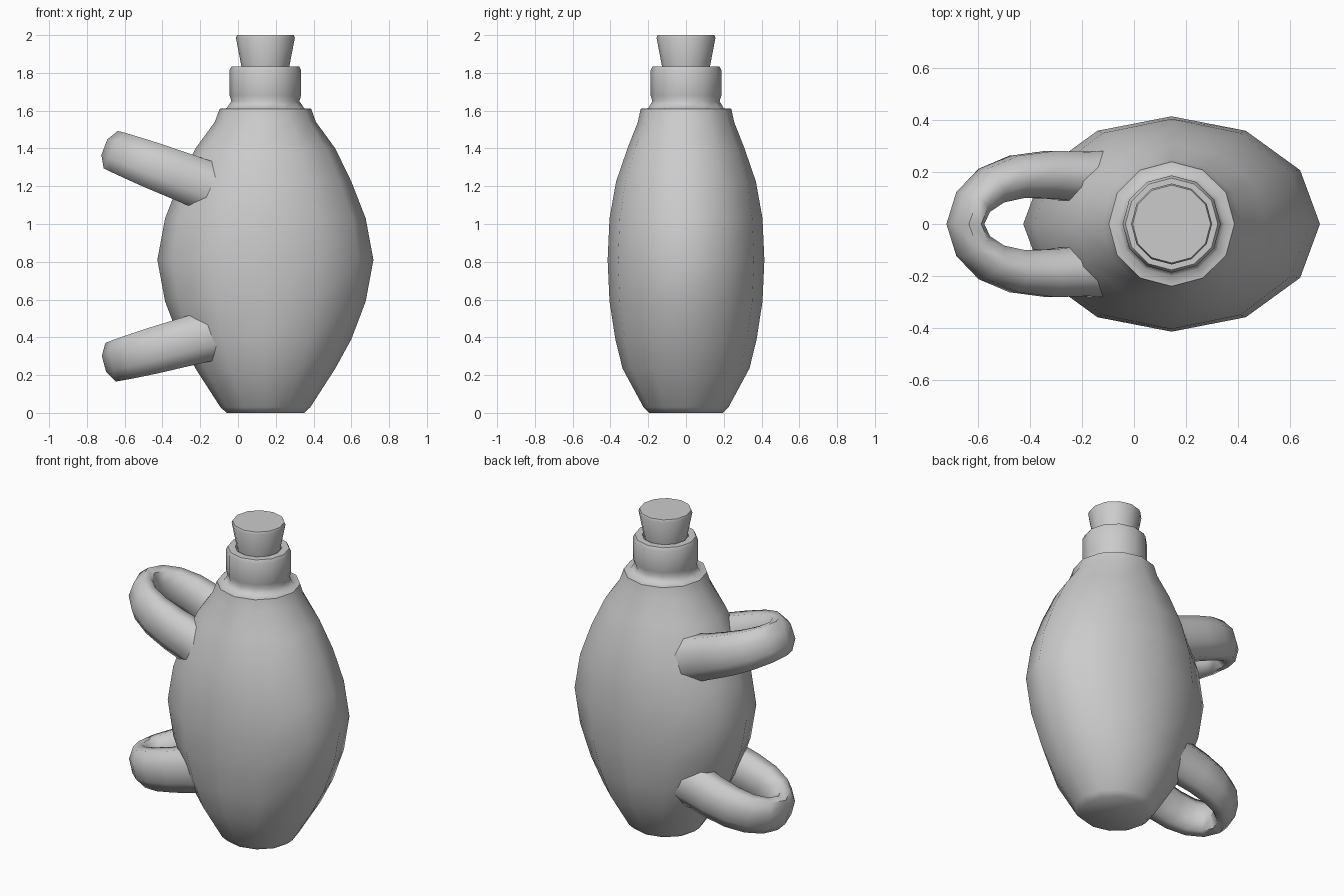
import bpy, bmesh, math
from mathutils import Vector

if "Cube" in bpy.data.objects:
    bpy.data.objects.remove(bpy.data.objects["Cube"])

CX = 0.145  # x position of the bottle axis


def skin(name, rings, angle):
    """Join equal-sized closed rings into a capped, smooth-shaded tube."""
    bm = bmesh.new()
    loops = [[bm.verts.new(p) for p in r] for r in rings]
    n = len(loops[0])
    for a, b in zip(loops, loops[1:]):
        for i in range(n):
            j = (i + 1) % n
            bm.faces.new((a[i], a[j], b[j], b[i]))
    bm.faces.new(loops[0])
    bm.faces.new(loops[-1])
    bmesh.ops.recalc_face_normals(bm, faces=bm.faces)
    me = bpy.data.meshes.new(name)
    bm.to_mesh(me)
    bm.free()
    ob = bpy.data.objects.new(name, me)
    bpy.context.collection.objects.link(ob)
    bpy.ops.object.select_all(action='DESELECT')
    ob.select_set(True)
    bpy.context.view_layer.objects.active = ob
    bpy.ops.object.shade_smooth_by_angle(angle=math.radians(angle))
    return ob


def lathe(name, profile, angle, n=12):
    """Elliptical lathe; profile rows are (x radius, y radius, z)."""
    rings = [[(CX + rx * math.cos(i * math.tau / n),
               ry * math.sin(i * math.tau / n), z) for i in range(n)]
             for rx, ry, z in profile]
    return skin(name, rings, angle)


def handle(name, z_tip, slope):
    """Tilted U-shaped loop swept with an oval section."""
    # half path: x, y, half thickness, half height
    half = [(-.08, .175, .115, .145), (-.2, .18, .1, .135), (-.32, .19, .094, .13),
            (-.45, .182, .084, .125), (-.55, .148, .075, .118), (-.62, .085, .066, .112)]
    rows = half + [(-.65, 0, .063, .108)] + [(x, -y, t, h) for x, y, t, h in reversed(half)]
    pts = [Vector((x, y, z_tip + slope * (-.65 - x))) for x, y, t, h in rows]
    normal = Vector((slope, 0, 1)).normalized()
    rings = []
    for k, (p, row) in enumerate(zip(pts, rows)):
        tangent = (pts[min(k + 1, len(pts) - 1)] - pts[max(k - 1, 0)]).normalized()
        side = tangent.cross(normal)
        ring = []
        for i in range(8):
            a = math.tau * (i + .5) / 8
            ring.append(p + side * (row[2] * 1.06 * math.cos(a)) + normal * (row[3] * 1.06 * math.sin(a)))
        rings.append(ring)
    return skin(name, rings, 60)


# Flattened bottle body with round neck and rim
lathe("bottle_body", [
    (.205, .195, 0), (.238, .225, .03), (.37, .336, .235), (.455, .374, .39),
    (.531, .405, .59), (.572, .415, .81), (.531, .405, 1.03), (.455, .37, 1.225),
    (.37, .31, 1.4), (.268, .255, 1.54), (.242, .24, 1.61), (.205, .2, 1.613),
    (.18, .178, 1.65), (.189, .187, 1.68), (.189, .187, 1.815), (.178, .177, 1.835),
    (.135, .135, 1.835), (.12, .12, 1.74)], 62)

# Tapered cork stopper
lathe("cork", [(.115, .115, 1.72), (.127, .127, 1.835), (.156, .156, 1.985), (.15, .15, 2.0)], 50)

# Two loop handles on the side
handle("upper_handle", 1.385, .38)
handle("lower_handle", .275, -.27)
